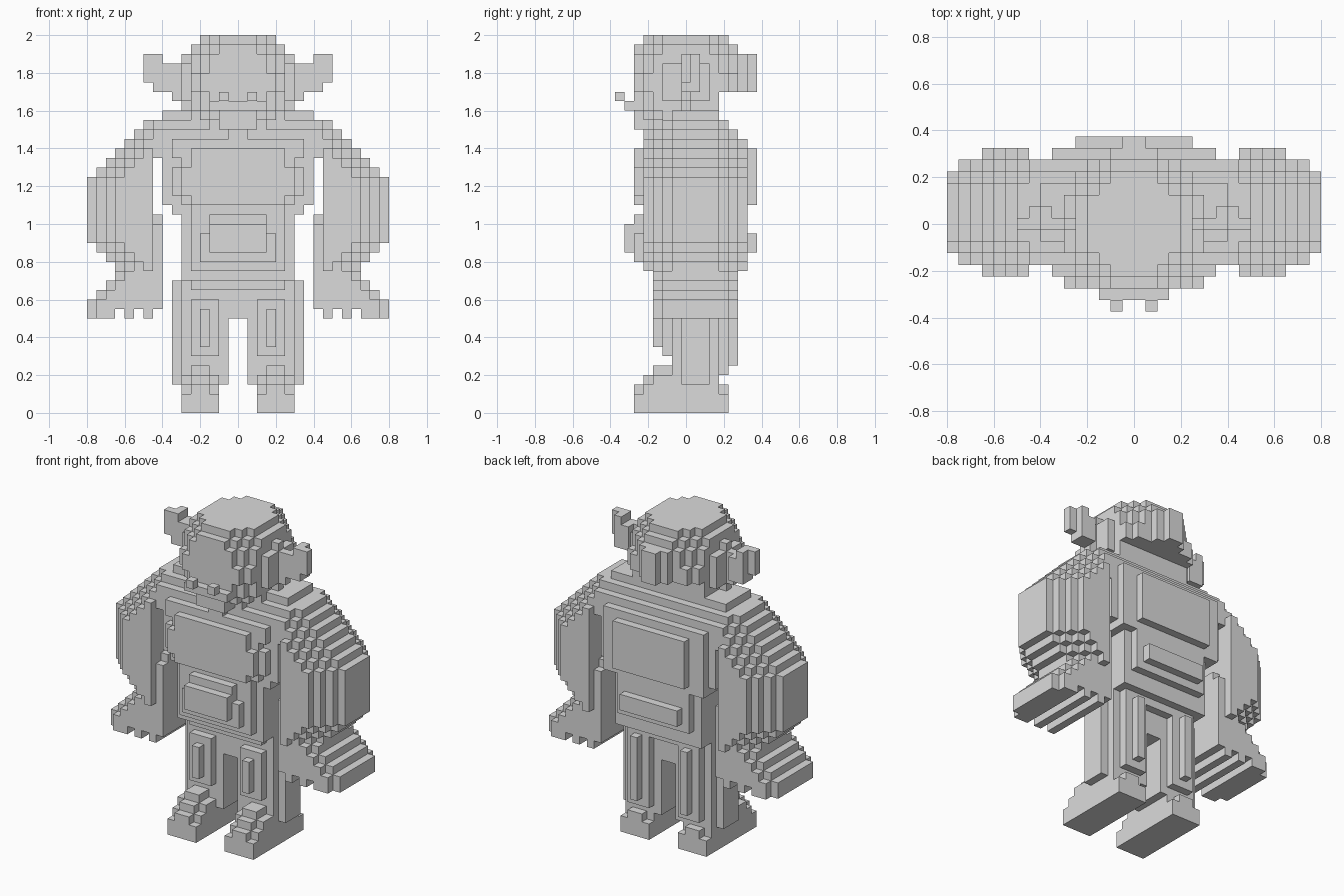
import bpy, bmesh
from mathutils import Vector

S = 0.05                      # block size
NX, NY, NZ = 32, 15, 40       # block grid
taken = {}                    # block -> part name

grey = bpy.data.materials.new("stone grey")
grey.diffuse_color = (0.71, 0.71, 0.71, 1)


def centre(c):
    return (c[0] - 15.5) * S, (c[1] - 7) * S, (c[2] + 0.5) * S


def box(x0, x1, y0, y1, z0, z1):
    return lambda x, y, z: x0 < x < x1 and y0 < y < y1 and z0 < z < z1


def ball(c, r, clip):
    return lambda x, y, z: clip(x, y, z) and sum(
        ((p - q) / s) ** 2 for p, q, s in zip((x, y, z), c, r)) <= 1


def upper_arm(x, y, z):
    """Block with every outer edge and corner cut to a 45 degree stair."""
    d = abs(y - 0.05)
    e = max(0, d - 0.1)
    return (x > 0.45 and d < 0.26 and 0.7 < z < 1.5 and x + e < 0.785
            and x + z + e < 2.01 and x - z + e < -0.14)


def shoulder(x, y, z):
    """Stepped slope from the neck out to the arms."""
    d = abs(y - 0.05)
    e = max(0, d - 0.1)
    wide = 0.21 if 0.35 < x < 0.45 else 0.26
    return (z > 1.35 and d < wide and z + d < 1.69 and x + z + e < 2.01
            and (x / 0.8) ** 2 + ((z - 1.1) / 0.55) ** 2 <= 1)


def hand(x, y, z):
    """Flared stair, narrower along its front and rear rows."""
    d = abs(y - 0.05)
    return 0.4 < x and d < 0.21 and 0.55 < z < 0.95 and x + z + max(0, d - 0.15) < 1.36


def part(name, shapes, pair=False):
    """Claim the free blocks inside any shape; shapes are mirrored across x."""
    for i in range(NX):
        for j in range(NY):
            for k in range(NZ):
                x, y, z = centre((i, j, k))
                if (i, j, k) not in taken and any(s(abs(x), y, z) for s in shapes):
                    side = ("left_" if x < 0 else "right_") if pair else ""
                    taken[i, j, k] = side + name


def build(name):
    """Skin the outside of one part with block faces."""
    bm = bmesh.new()
    verts = {}
    for c in [c for c, n in taken.items() if n == name]:
        for axis in range(3):
            for sign in (-1, 1):
                nb = list(c)
                nb[axis] += sign
                if tuple(nb) in taken:
                    continue
                u, v = (axis + 1) % 3, (axis + 2) % 3
                corners = []
                for a, b in ((0, 0), (1, 0), (1, 1), (0, 1)):
                    p = list(c)
                    p[axis] += sign > 0
                    p[u] += a
                    p[v] += b
                    p = tuple(p)
                    if p not in verts:
                        verts[p] = bm.verts.new(Vector(((p[0] - 16) * S, (p[1] - 7.5) * S, p[2] * S)))
                    corners.append(verts[p])
                bm.faces.new(corners if sign > 0 else corners[::-1])
    me = bpy.data.meshes.new(name)
    bm.to_mesh(me)
    bm.free()
    me.materials.append(grey)
    bpy.context.collection.objects.link(bpy.data.objects.new(name, me))


# Head: clipped ball, jaw, chin and stepped hair bun
part("head", [
    ball((0, 0, 1.75), (0.30, 0.32, 0.32),
         lambda x, y, z: abs(y) < 0.275 and (z > 1.7 or y < 0.175)),
    box(0, 0.15, -0.325, 0, 1.6, 1.65),
    box(0, 0.1, -0.275, 0, 1.5, 1.6),
    box(0, 0.05, -0.225, 0, 1.45, 1.5)])
part("hair_bun", [
    box(0, 0.15, 0.2, 0.275, 1.7, 1.9),
    box(0, 0.1, 0.2, 0.325, 1.7, 1.9),
    box(0, 0.05, 0.2, 0.375, 1.7, 1.9)])
part("tusk", [box(0.05, 0.1, -0.375, -0.325, 1.65, 1.7)], pair=True)
part("ear", [
    box(0.28, 0.35, -0.025, 0.025, 1.65, 1.85),
    box(0.35, 0.4, -0.025, 0.075, 1.7, 1.85),
    box(0.4, 0.45, -0.025, 0.075, 1.7, 1.9),
    box(0.45, 0.5, -0.025, 0.025, 1.75, 1.9)], pair=True)

# Chest: nested slabs with front and back plates
part("chest", [
    box(0, 0.4, -0.175, 0.275, 1.1, 1.4),
    box(0, 0.35, 0, 0.325, 1.1, 1.4),
    box(0, 0.35, -0.175, 0.325, 1.05, 1.45),
    box(0, 0.35, -0.225, 0, 1.15, 1.3),
    box(0, 0.3, -0.225, 0, 1.1, 1.35),
    box(0, 0.3, -0.275, 0, 1.15, 1.3),
    box(0, 0.25, -0.275, 0, 1.1, 1.4),
    box(0, 0.25, 0, 0.375, 1.1, 1.4)])
part("shoulders", [shoulder])

# Belly with raised plates, then hips stepping in
part("belly", [
    box(0, 0.3, -0.175, 0.275, 0.8, 1.1),
    box(0, 0.25, -0.225, 0.325, 0.8, 1.1),
    box(0, 0.2, -0.275, 0, 0.8, 0.95),
    box(0, 0.15, -0.275, 0, 0.8, 1.05),
    box(0, 0.15, -0.325, 0, 0.85, 1.0),
    box(0, 0.2, 0, 0.375, 0.85, 0.95)])
part("hips", [
    box(0, 0.25, -0.225, 0.275, 0.75, 0.8),
    box(0, 0.3, -0.175, 0.275, 0.7, 0.8),
    box(0, 0.25, -0.125, 0.225, 0.65, 0.7),
    box(0, 0.1, -0.075, 0.175, 0.5, 0.7)])

# Arms: stepped upper arm, inner forearm, flared hand with fingers
part("arm", [
    upper_arm,
    box(0.4, 0.45, -0.125, 0.225, 0.8, 1.05),
    box(0.4, 0.45, -0.175, 0.275, 0.8, 1.0)], pair=True)
part("hand", [hand] + [box(a, b, -0.175, 0.275, 0.5, 0.55) for a, b in
                       ((0.45, 0.5), (0.55, 0.6), (0.65, 0.75))]
     + [box(0.65, 0.8, -0.125, 0.225, 0.5, 0.55)], pair=True)

# Legs: stepped round columns
part("leg", [
    box(0.05, 0.35, -0.025, 0.125, 0.15, 0.7),
    box(0.05, 0.3, -0.075, 0.175, 0.15, 0.7),
    box(0.1, 0.25, -0.125, 0, 0.3, 0.6),
    box(0.15, 0.2, -0.175, 0, 0.35, 0.55),
    box(0.1, 0.25, 0, 0.225, 0.2, 0.7),
    box(0.15, 0.2, 0, 0.275, 0.25, 0.65)], pair=True)

# Feet: slab with stepped instep
part("foot", [
    box(0.1, 0.3, -0.275, 0.225, 0, 0.1),
    box(0.1, 0.3, -0.225, 0.175, 0.1, 0.15),
    box(0.15, 0.25, -0.275, 0.225, 0.1, 0.15),
    box(0.1, 0.3, -0.175, 0, 0.15, 0.2),
    box(0.15, 0.25, -0.225, 0, 0.15, 0.2),
    box(0.15, 0.25, -0.175, 0, 0.2, 0.25)], pair=True)

for part_name in sorted(set(taken.values())):
    build(part_name)
